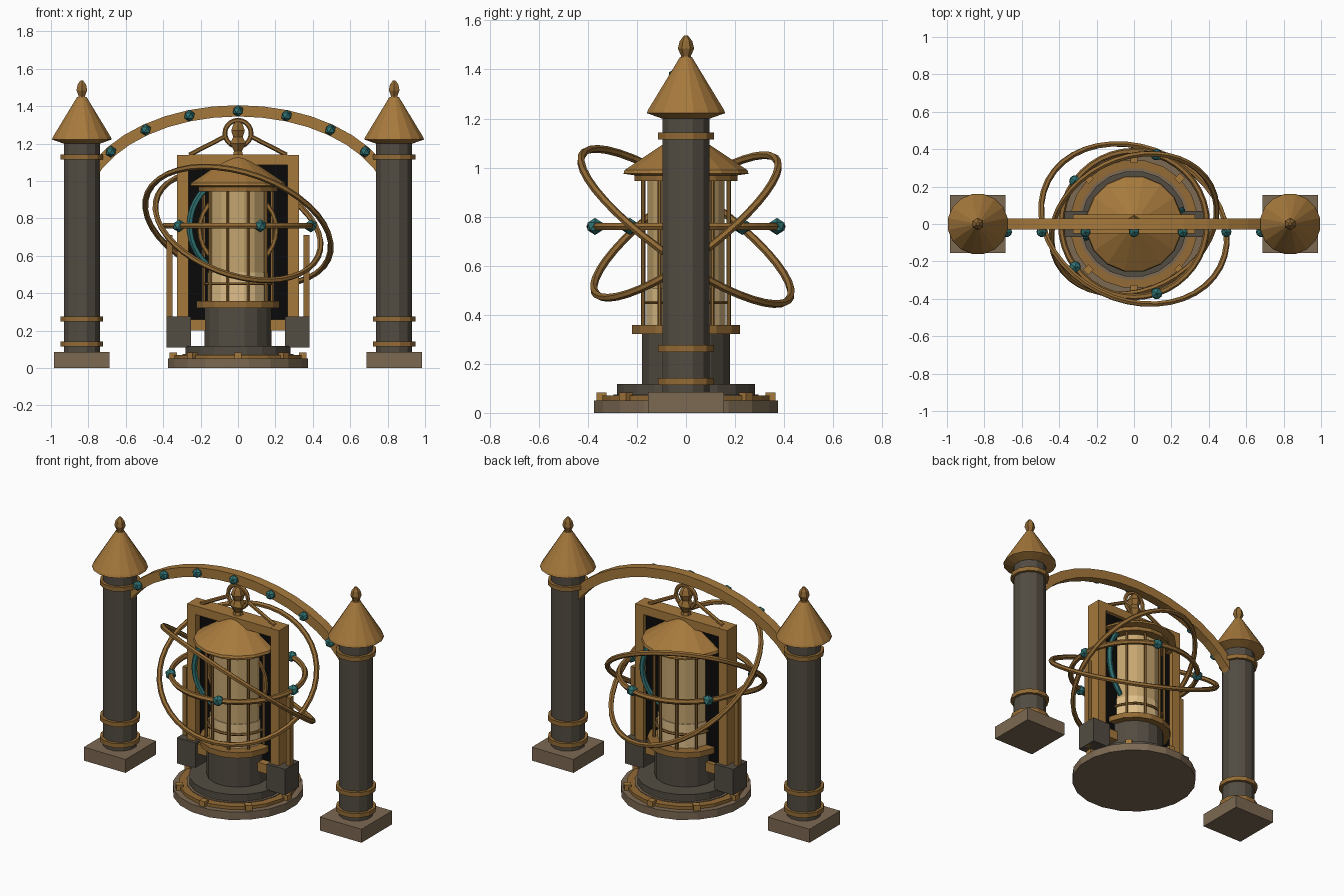
import bpy, bmesh, math
from math import sin, cos, pi, radians
from mathutils import Vector, Matrix

cube = bpy.data.objects.get("Cube")
if cube:
    bpy.data.objects.remove(cube, do_unlink=True)


def material(name, r, g, b):
    m = bpy.data.materials.new(name)
    m.use_nodes = True
    m.diffuse_color = (r, g, b, 1)
    m.node_tree.nodes["Principled BSDF"].inputs["Base Color"].default_value = (r, g, b, 1)
    return m


gold = material("gold", .38, .19, .045)
bronze = material("bronze", .29, .145, .035)
stone = material("dark stone", .085, .072, .054)
taupe = material("pale stone", .20, .14, .085)
glass = material("amber glass", .56, .38, .16)
sand = material("pale sand", .74, .52, .25)
teal = material("teal", .03, .17, .17)
black = material("black", .003, .003, .003)


def finish(name, bm, mat):
    bmesh.ops.recalc_face_normals(bm, faces=bm.faces)
    me = bpy.data.meshes.new(name)
    bm.to_mesh(me)
    bm.free()
    me.materials.append(mat)
    ob = bpy.data.objects.new(name, me)
    bpy.context.collection.objects.link(ob)
    return ob


def box(name, mat, centre, size, turn=0):
    bm = bmesh.new()
    bmesh.ops.create_cube(bm, size=1, matrix=Matrix.Translation(centre)
                          @ Matrix.Rotation(turn, 4, 'Z') @ Matrix.Diagonal((*size, 1)))
    return finish(name, bm, mat)


def lathe(name, mat, profile, x=0, sides=16):
    """Revolve (radius, height) points into a faceted solid."""
    bm = bmesh.new()
    rows = [[bm.verts.new((x + max(r, .0005) * cos(2 * pi * (i + .5) / sides),
                           max(r, .0005) * sin(2 * pi * (i + .5) / sides), z))
             for i in range(sides)] for r, z in profile]
    for a, b in zip(rows, rows[1:]):
        for i in range(sides):
            j = (i + 1) % sides
            bm.faces.new((a[i], a[j], b[j], b[i]))
    bm.faces.new(rows[0])
    bm.faces.new(rows[-1])
    return finish(name, bm, mat)


def drum(name, mat, r, z0, z1, x=0, sides=16):
    return lathe(name, mat, [(r, z0), (r, z1)], x, sides)


def ring(name, mat, radius, tube, centre, normal, count=40, sides=6):
    rot = Vector((0, 0, 1)).rotation_difference(Vector(normal)).to_matrix()
    bm = bmesh.new()
    rows = []
    for i in range(count):
        a = 2 * pi * i / count
        row = []
        for k in range(sides):
            b = 2 * pi * k / sides
            r = radius + tube * cos(b)
            p = rot @ Vector((r * cos(a), r * sin(a), tube * sin(b)))
            row.append(bm.verts.new(p + Vector(centre)))
        rows.append(row)
    for i in range(count):
        a, b = rows[i], rows[(i + 1) % count]
        for k in range(sides):
            m = (k + 1) % sides
            bm.faces.new((a[k], b[k], b[m], a[m]))
    return finish(name, bm, mat)


def rod(name, mat, p, q, r, sides=6):
    p, q = Vector(p), Vector(q)
    turn = (q - p).to_track_quat('Z', 'Y').to_matrix().to_4x4()
    bm = bmesh.new()
    bmesh.ops.create_cone(bm, cap_ends=True, segments=sides, radius1=r, radius2=r,
                          depth=(q - p).length,
                          matrix=Matrix.Translation((p + q) / 2) @ turn)
    return finish(name, bm, mat)


def gem(name, centre, r):
    bm = bmesh.new()
    bmesh.ops.create_icosphere(bm, subdivisions=1, radius=r,
                               matrix=Matrix.Translation(centre))
    return finish(name, bm, teal)


# Side pillars
for side, s in (("right", -1), ("left", 1)):
    x = s * .835
    box(side + "_pillar_plinth", taupe, (x, 0, .043), (.295, .31, .086))
    drum(side + "_pillar_shaft", stone, .1, .08, 1.21, x, 12)
    for z in (.128, .262, 1.128):
        drum(side + "_pillar_band", bronze, .118, z - .014, z + .014, x, 12)
    lathe(side + "_pillar_roof", gold, [(.1, 1.2), (.163, 1.222), (.158, 1.235), (.025, 1.45)], x)
    lathe(side + "_pillar_finial", bronze,
          [(.022, 1.435), (.02, 1.455), (.033, 1.485), (.026, 1.515), (.008, 1.538)], x, 6)

# Arch made of wedge segments along an elliptical path
bm = bmesh.new()
rows = []
for i in range(-8, 9):
    t = radians(9 * i)
    mid = Vector((.84 * sin(t), 0, .845 + .53 * cos(t)))
    out = Vector((.53 * sin(t), 0, .84 * cos(t))).normalized()
    rows.append([bm.verts.new(mid + out * h + Vector((0, y, 0)))
                 for h, y in ((-.03, -.03), (.03, -.03), (.03, .03), (-.03, .03))])
for a, b in zip(rows, rows[1:]):
    for k in range(4):
        bm.faces.new((a[k], a[(k + 1) % 4], b[(k + 1) % 4], b[k]))
bm.faces.new(rows[0])
bm.faces.new(rows[-1])
finish("arch", bm, gold)
for i in range(-3, 4):
    t = radians(18 * i)
    gem("arch_gem", (.84 * sin(t), -.042, .845 + .53 * cos(t)), .031)

# Stepped round base
drum("base_slab", taupe, .38, 0, .05, sides=20)
drum("base_gold_ring", bronze, .345, .05, .07, sides=20)
drum("base_inlay", taupe, .3, .06, .074, sides=20)
drum("base_step", stone, .285, .07, .118, sides=20)
for i in range(8):
    a = i * pi / 4
    box("base_stud", gold, (.345 * cos(a), .345 * sin(a), .066), (.04, .04, .036), a)

# Lantern body
drum("pedestal", stone, .182, .11, .325)
drum("lower_flange", bronze, .225, .322, .358)
drum("glass_column", glass, .16, .35, .97)
drum("sand_fill", sand, .165, .355, .51)
for i in range(10):
    a = 2 * pi * i / 10
    x, y = .184 * cos(a), .184 * sin(a)
    rod("cage_post", bronze, (x, y, .35), (x, y, .97), .009)
ring("cage_hoop", bronze, .175, .008, (0, 0, .45), (0, 0, 1), 20)
drum("upper_flange", bronze, .215, .945, .985)
lathe("lantern_roof", gold, [(.21, .968), (.26, .975), (.255, .99), (.035, 1.135)])
lathe("lantern_finial", bronze, [(.035, 1.125), (.025, 1.16), (.048, 1.2), (.03, 1.235),
                                 (.042, 1.27), (.03, 1.3), (.006, 1.325)], sides=6)

# Upright frame with dark backing
for s in (-1, 1):
    box("frame_jamb", gold, (s * .295, 0, .67), (.06, .1, .94))
    box("side_block", stone, (s * .317, 0, .193), (.132, .14, .165))
    box("side_bracket", bronze, (s * .366, 0, .41), (.03, .035, .6))
    rod("hanger_strut", bronze, (s * .26, 0, 1.14), (s * .065, 0, 1.24), .012)
box("frame_top", gold, (0, 0, 1.113), (.53, .1, .055))
box("frame_bottom", gold, (0, 0, .23), (.53, .1, .06))
box("backing_panel", black, (0, .01, .67), (.54, .03, .85))
ring("hanger_ring", bronze, .07, .013, (0, 0, 1.255), (0, 1, 0), 20)

# Vertical inner rings
ring("inner_teal_ring", teal, .268, .017, (0, 0, .76), (-sin(radians(16)), cos(radians(16)), 0))
ring("inner_gold_ring", bronze, .205, .015, (0, 0, .74), (0, 1, 0), 28)

# Orbiting rings
ring("level_ring", bronze, .39, .017, (0, 0, .76), (0, 0, 1))
ring("outer_ring", bronze, .515, .016, (0, 0, .76), (.265, .555, .79))
ring("middle_ring", bronze, .459, .016, (0, 0, .76), (.27, -.57, .77))
for i in range(5):
    a = 2 * pi * i / 5
    gem("ring_gem", (.39 * cos(a), .39 * sin(a), .76), .035)
